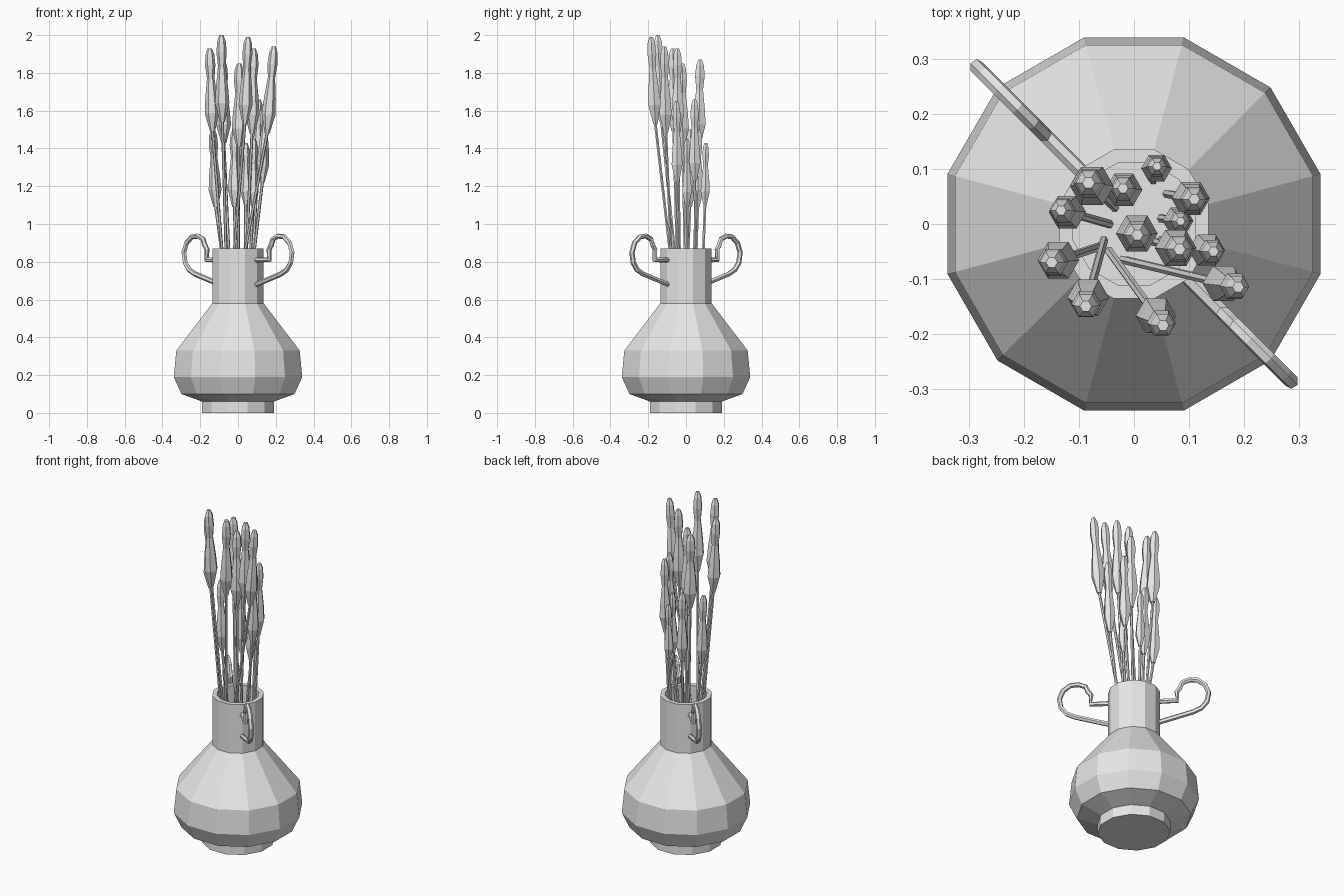
import bpy, bmesh, math
from mathutils import Vector

cube = bpy.data.objects.get("Cube")
if cube:
    bpy.data.objects.remove(cube)

GREY = (0.8, 0.8, 0.8, 1)
grey = bpy.data.materials.new("plain_grey")
grey.use_nodes = True
grey.diffuse_color = GREY
grey.node_tree.nodes["Principled BSDF"].inputs["Base Color"].default_value = GREY


def sweep(bm, rings, sides, turn=0.0):
    """Skin a closed tube through (centre, radius, axis) rings."""
    loops = []
    for centre, radius, axis in rings:
        rot = Vector((0, 0, 1)).rotation_difference(axis)
        loop = []
        for i in range(sides):
            a = turn + math.tau * i / sides
            offset = Vector((radius * math.cos(a), radius * math.sin(a), 0))
            loop.append(bm.verts.new(Vector(centre) + rot @ offset))
        loops.append(loop)
    for low, high in zip(loops, loops[1:]):
        for i in range(sides):
            j = (i + 1) % sides
            bm.faces.new((low[i], low[j], high[j], high[i]))
    bm.faces.new(loops[0][::-1])
    bm.faces.new(loops[-1])


def finish(bm, name):
    bmesh.ops.recalc_face_normals(bm, faces=bm.faces)
    mesh = bpy.data.meshes.new(name)
    bm.to_mesh(mesh)
    bm.free()
    mesh.materials.append(grey)
    obj = bpy.data.objects.new(name, mesh)
    bpy.context.collection.objects.link(obj)
    return obj


UP = Vector((0, 0, 1))

# Vase: twelve-sided foot, belly, neck and a hollow mouth
VASE = [(0.197, 0), (0.197, 0.06), (0.31, 0.10), (0.352, 0.19), (0.338, 0.33),
        (0.141, 0.58), (0.141, 0.87), (0.115, 0.87), (0.115, 0.55)]
bm = bmesh.new()
sweep(bm, [((0, 0, z), r, UP) for r, z in VASE], 12, math.radians(15))
finish(bm, "vase")

# Handles: hooked loops on opposite diagonal sides of the neck
HANDLE = [(0.135, 0.81), (0.235, 0.81), (0.232, 0.865), (0.25, 0.89), (0.262, 0.92),
          (0.30, 0.936), (0.345, 0.932), (0.385, 0.90), (0.405, 0.85), (0.395, 0.795),
          (0.365, 0.757), (0.32, 0.735), (0.135, 0.68)]
for side, name in ((1, "left_handle"), (-1, "right_handle")):
    out = Vector((side, -side, 0)).normalized()
    pts = [out * d + UP * z for d, z in HANDLE]
    rings = []
    for i, p in enumerate(pts):
        axis = pts[min(i + 1, len(pts) - 1)] - pts[max(i - 1, 0)]
        rings.append((p, 0.014, axis.normalized()))
    bm = bmesh.new()
    sweep(bm, rings, 6)
    finish(bm, name)

# Dried stalks: base x, y, tip x, y, z, head radius, head length
STALKS = [
    (-0.06, -0.04, -0.15, -0.07, 1.93, 0.038, 0.44),
    (-0.055, -0.03, -0.088, -0.15, 2.0, 0.038, 0.46),
    (-0.045, -0.05, 0.053, -0.185, 1.99, 0.037, 0.46),
    (-0.02, -0.065, 0.19, -0.115, 1.94, 0.037, 0.46),
    (0.05, -0.03, 0.145, -0.05, 1.65, 0.033, 0.43),
    (0.03, -0.03, 0.083, -0.046, 1.93, 0.038, 0.45),
    (0, 0, 0.006, -0.02, 1.85, 0.038, 0.44),
    (0.05, 0.01, 0.085, 0.005, 1.45, 0.028, 0.36),
    (0.06, 0.055, 0.11, 0.045, 1.66, 0.035, 0.43),
    (0.035, 0.08, 0.042, 0.105, 1.43, 0.028, 0.33),
    (-0.01, 0.045, -0.02, 0.065, 1.5, 0.034, 0.41),
    (-0.035, 0.03, -0.083, 0.075, 1.87, 0.04, 0.44),
    (-0.045, 0, -0.133, 0.025, 1.5, 0.034, 0.41),
]
HEAD = [(0, 0.35), (0.22, 1), (0.4, 0.85), (0.64, 0.52), (0.8, 0.72), (0.93, 0.6), (1, 0.28)]
for n, (bx, by, tx, ty, tz, radius, length) in enumerate(STALKS, 1):
    base, tip = Vector((bx, by, 0.55)), Vector((tx, ty, tz))
    joint = base.lerp(tip, 0.83)
    joint.z = tz - length
    lean = (joint - base).normalized()
    bm = bmesh.new()
    sweep(bm, [(base, 0.008, lean), (joint + lean * 0.02, 0.008, lean)], 6)
    finish(bm, f"stem_{n}")
    axis = (tip - joint).normalized()
    bm = bmesh.new()
    sweep(bm, [(joint.lerp(tip, t), radius * r, axis) for t, r in HEAD], 6)
    finish(bm, f"seed_head_{n}")
